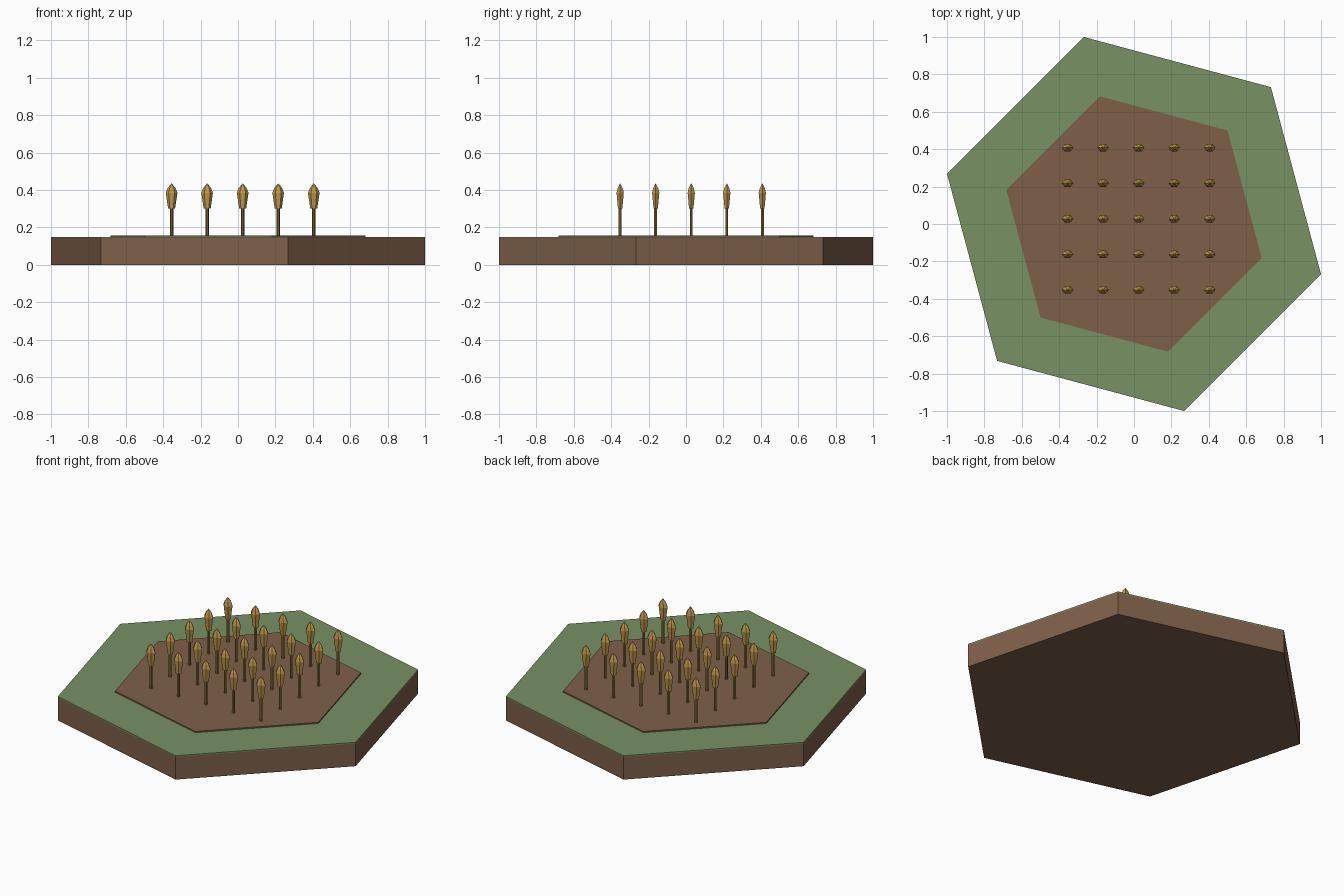
import bpy, bmesh, math

if "Cube" in bpy.data.objects:
    bpy.data.objects.remove(bpy.data.objects["Cube"])


def material(name, r, g, b):
    m = bpy.data.materials.new(name)
    lin = [((c / 255 + 0.055) / 1.055) ** 2.4 for c in (r, g, b)]
    m.diffuse_color = (*lin, 1)
    m.use_nodes = True
    m.node_tree.nodes["Principled BSDF"].inputs["Base Color"].default_value = m.diffuse_color
    return m


dirt = material("soil brown", 126, 96, 73)
grass = material("grass green", 120, 146, 100)
straw = material("straw brown", 138, 112, 52)
gold = material("grain gold", 192, 152, 76)


def lathe(name, profile, mat, sides=6, turn=0.0, squash=1.0, at=(0, 0, 0)):
    """Stack polygon rings given as (radius, z); zero radius makes a tip."""
    bm = bmesh.new()
    rings = []
    for r, z in profile:
        if r == 0:
            rings.append([bm.verts.new((0, 0, z))])
        else:
            angles = [turn + i * math.tau / sides for i in range(sides)]
            rings.append([bm.verts.new((r * math.cos(a), squash * r * math.sin(a), z))
                          for a in angles])
    for lo, hi in zip(rings, rings[1:]):
        for i in range(sides):
            j = (i + 1) % sides
            if len(hi) == 1:
                bm.faces.new((lo[i], lo[j], hi[0]))
            else:
                bm.faces.new((lo[i], lo[j], hi[j], hi[i]))
    bm.faces.new(rings[0][::-1])
    if len(rings[-1]) > 1:
        bm.faces.new(rings[-1])
    mesh = bpy.data.meshes.new(name)
    bm.to_mesh(mesh)
    bm.free()
    mesh.materials.append(mat)
    ob = bpy.data.objects.new(name, mesh)
    ob.location = at
    bpy.context.collection.objects.link(ob)
    return ob


# Hexagonal tile: earth, turf and raised field
T = math.radians(45)
lathe("earth_base", [(1.035, 0), (1.035, 0.142)], dirt, turn=T)
lathe("turf_layer", [(1.035, 0.142), (1.035, 0.149)], grass, turn=T)
lathe("tilled_field", [(0.707, 0.149), (0.707, 0.157)], dirt, turn=T)

# Five by five grid of grain stalks, sharing two meshes
stem = lathe("grain_stem", [(0.009, 0.15), (0.009, 0.33)], straw)
head = lathe("grain_head", [(0.019, 0.302), (0.031, 0.385), (0.021, 0.41), (0, 0.436)],
             gold, squash=0.72)
for i in range(5):
    for j in range(5):
        place = (-0.355 + 0.19 * i, -0.352 + 0.19 * j, 0)
        for part in (stem, head):
            ob = part if i == j == 0 else part.copy()
            ob.location = place
            if ob is not part:
                bpy.context.collection.objects.link(ob)
